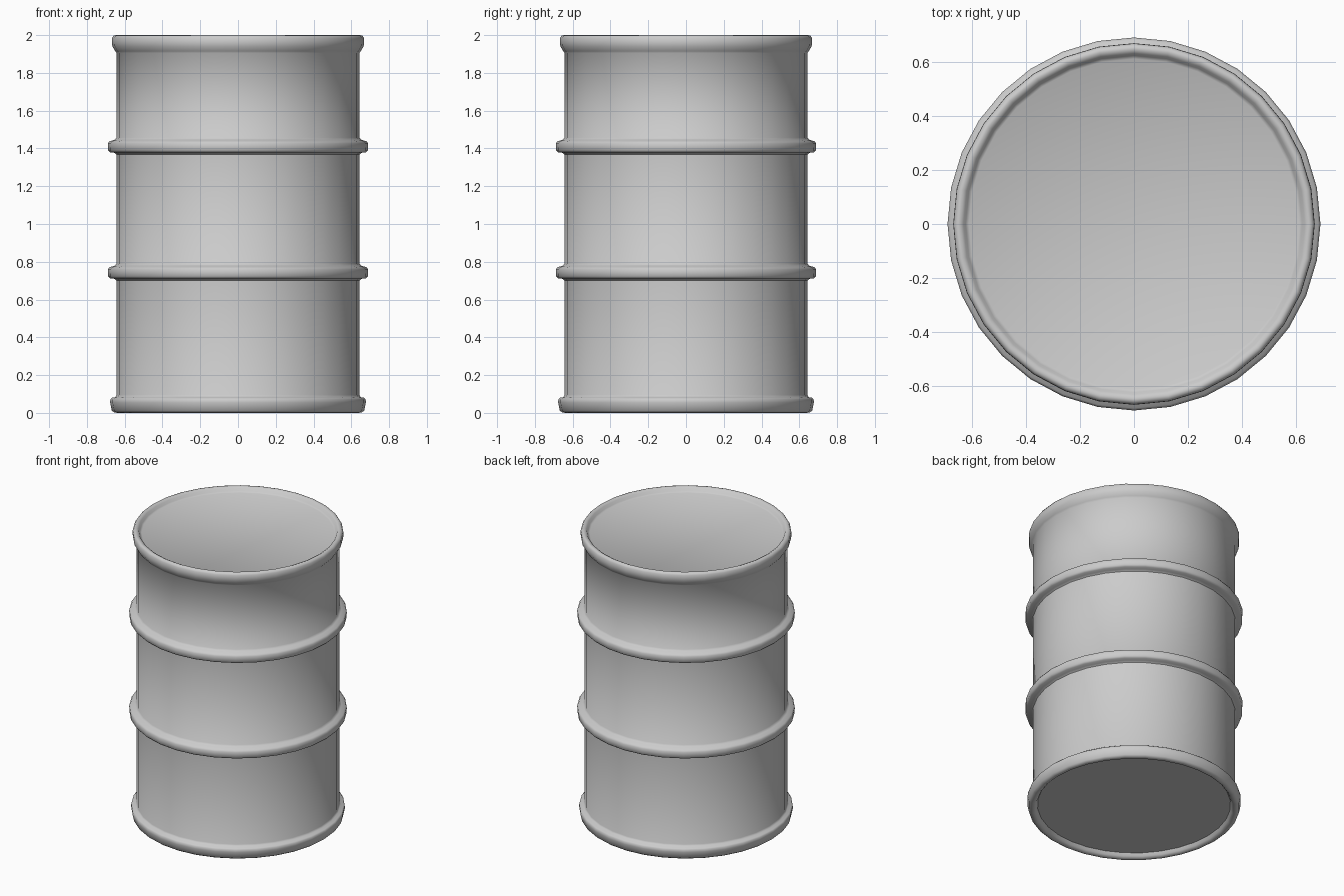
import bpy, bmesh, math

if "Cube" in bpy.data.objects:
    bpy.data.objects.remove(bpy.data.objects["Cube"])

SIDES = 32
BODY = 0.642


def rib(z):
    # rolled hoop around the body, centred on height z
    return [(BODY, z - 0.045), (0.655, z - 0.035), (0.678, z - 0.033), (0.688, z - 0.022),
            (0.689, z + 0.014), (0.681, z + 0.026), (0.655, z + 0.033), (BODY, z + 0.045)]


def lathe(name, profile):
    # spin a (radius, height) profile around z; end rings are capped
    bm = bmesh.new()
    rings = []
    for r, z in profile:
        rings.append([bm.verts.new((r * math.cos(2 * math.pi * i / SIDES),
                                    r * math.sin(2 * math.pi * i / SIDES), z))
                      for i in range(SIDES)])
    for a, b in zip(rings, rings[1:]):
        for i in range(SIDES):
            j = (i + 1) % SIDES
            bm.faces.new((a[i], a[j], b[j], b[i]))
    bm.faces.new(list(reversed(rings[0])))
    bm.faces.new(rings[-1])
    mesh = bpy.data.meshes.new(name)
    bm.to_mesh(mesh)
    bm.free()
    obj = bpy.data.objects.new(name, mesh)
    bpy.context.collection.objects.link(obj)
    bpy.context.view_layer.objects.active = obj
    obj.select_set(True)
    bpy.ops.object.shade_smooth_by_angle(angle=math.radians(50))
    obj.select_set(False)
    return obj


# recessed base and bottom rim
bottom = [(0.612, 0.03), (0.622, 0.012), (0.635, 0.0), (0.655, 0.002), (0.668, 0.012),
          (0.677, 0.055), (0.676, 0.072), (0.668, 0.08), (0.65, 0.083), (BODY, 0.095)]
# flared top rim and recessed lid
top = [(BODY, 1.905), (0.65, 1.915), (0.665, 1.94), (0.668, 1.96), (0.667, 1.985),
       (0.658, 1.998), (0.645, 2.0), (0.63, 1.992), (0.622, 1.975), (0.61, 1.968)]

lathe("drum", bottom + rib(0.745) + rib(1.412) + top)
